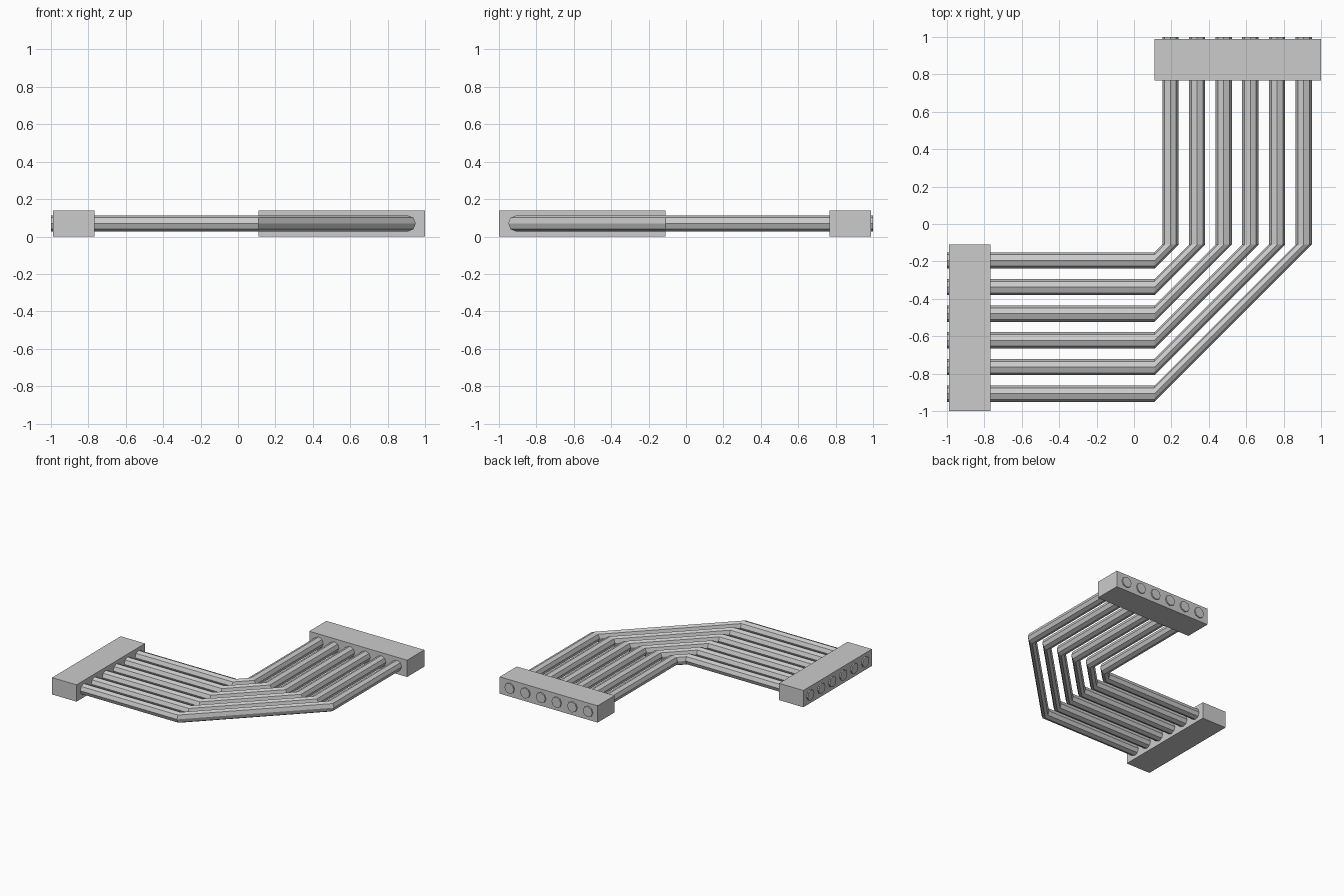
import bpy, bmesh, math
from mathutils import Vector

if "Cube" in bpy.data.objects:
    bpy.data.objects.remove(bpy.data.objects["Cube"])

SIDES, RADIUS, HEIGHT = 8, 0.0435, 0.07
BEND = 0.11


def finish(name, bm):
    bmesh.ops.recalc_face_normals(bm, faces=bm.faces)
    mesh = bpy.data.meshes.new(name)
    bm.to_mesh(mesh)
    bm.free()
    bpy.context.collection.objects.link(bpy.data.objects.new(name, mesh))


def block(name, x0, x1, y0, y1, z0, z1):
    bm = bmesh.new()
    bmesh.ops.create_cube(bm, size=1)
    bmesh.ops.scale(bm, vec=(x1 - x0, y1 - y0, z1 - z0), verts=bm.verts)
    bmesh.ops.translate(bm, vec=((x0 + x1) / 2, (y0 + y1) / 2, (z0 + z1) / 2), verts=bm.verts)
    finish(name, bm)


def pipe(name, d):
    # Octagonal sections stay square to each straight run, so the diagonal is slimmer
    across_y, across_x = Vector((0, -1, 0)), Vector((1, 0, 0))
    sections = [((-1, -d), across_y), ((BEND, -d), across_y),
                ((d, -BEND), across_x), ((d, 1), across_x)]
    bm = bmesh.new()
    rings = []
    for (x, y), side in sections:
        ring = []
        for k in range(SIDES):
            a = 2 * math.pi * k / SIDES
            p = Vector((x, y, HEIGHT)) + side * (RADIUS * math.cos(a))
            p.z += RADIUS * math.sin(a)
            ring.append(bm.verts.new(p))
        rings.append(ring)
    for r, s in zip(rings, rings[1:]):
        for k in range(SIDES):
            n = (k + 1) % SIDES
            bm.faces.new((r[k], r[n], s[n], s[k]))
    bm.faces.new(rings[0])
    bm.faces.new(rings[-1])
    finish(name, bm)


# End blocks holding the pipes
block("left_end_block", -0.99, -0.768, -1, -0.11, 0, 0.138)
block("back_end_block", 0.11, 1, 0.768, 0.99, 0, 0.138)

# Six bent pipes
for i in range(6):
    pipe(f"pipe_{i + 1}", 0.195 + 0.1424 * i)
